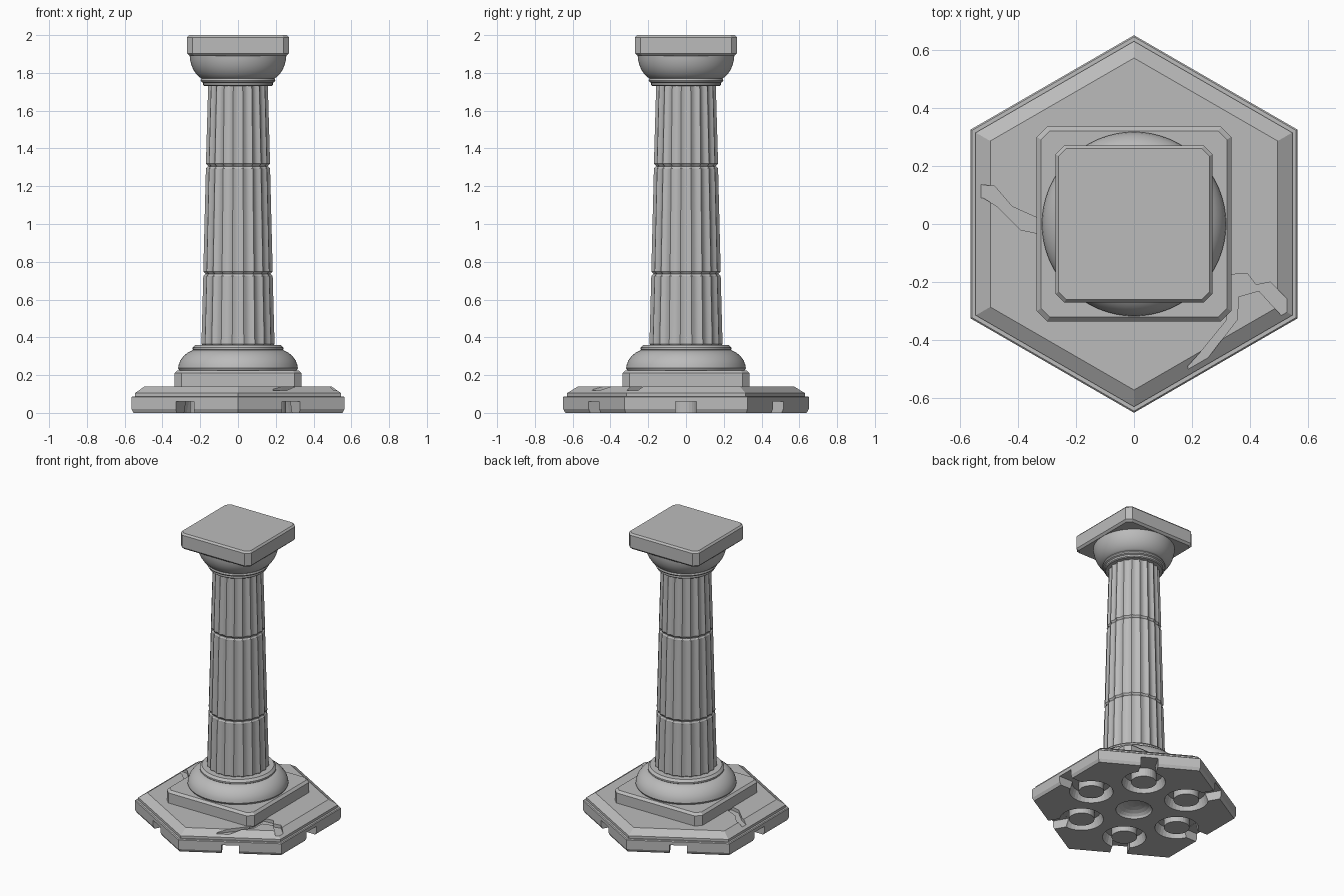
import bpy, bmesh, math
from math import sin, cos, pi

old = bpy.data.objects.get("Cube")
if old:
    bpy.data.objects.remove(old)

stone = bpy.data.materials.new("grey stone")
stone.use_nodes = True
GREY = (0.5, 0.5, 0.5, 1)
stone.diffuse_color = GREY
stone.node_tree.nodes["Principled BSDF"].inputs["Base Color"].default_value = GREY


def loft(name, rings, closed=False, smooth=None):
    """Skin equal-sized rings of points; cap the ends, or join them when closed."""
    bm = bmesh.new()
    loops = [[bm.verts.new(p) for p in ring] for ring in rings]
    n = len(loops[0])
    pairs = list(zip(loops, loops[1:]))
    if closed:
        pairs.append((loops[-1], loops[0]))
    else:
        bm.faces.new(loops[0])
        bm.faces.new(loops[-1])
    for a, b in pairs:
        for i in range(n):
            j = (i + 1) % n
            bm.faces.new((a[i], a[j], b[j], b[i]))
    bmesh.ops.recalc_face_normals(bm, faces=bm.faces)
    mesh = bpy.data.meshes.new(name)
    bm.to_mesh(mesh)
    bm.free()
    mesh.materials.append(stone)
    ob = bpy.data.objects.new(name, mesh)
    bpy.context.collection.objects.link(ob)
    if smooth:
        bpy.ops.object.select_all(action="DESELECT")
        ob.select_set(True)
        bpy.context.view_layer.objects.active = ob
        bpy.ops.object.shade_smooth_by_angle(angle=math.radians(smooth))
    return ob


def circle(r, z, n=64, x=0, y=0, turn=0):
    return [(x + r * cos(turn + 2 * pi * i / n), y + r * sin(turn + 2 * pi * i / n), z)
            for i in range(n)]


def hexagon(apothem, z):
    return circle(apothem / cos(pi / 6), z, 6, turn=pi / 2)


def cut_square(h, c, z):
    """Square of half width h with corners cut by c."""
    k = h - c
    return [(x, y, z) for x, y in ((h, -k), (h, k), (k, h), (-k, h),
                                   (-h, k), (-h, -k), (-k, -h), (k, -h))]


def prism(name, outline, low, high):
    return loft(name, [[(x, y, z) for x, y in outline] for z in (low, high)])


def cut(target, cutter):
    """Subtract the cutter and throw it away."""
    mod = target.modifiers.new("cut", "BOOLEAN")
    mod.operation = "DIFFERENCE"
    mod.solver = "EXACT"
    mod.object = cutter
    graph = bpy.context.evaluated_depsgraph_get()
    mesh = bpy.data.meshes.new_from_object(target.evaluated_get(graph))
    target.modifiers.clear()
    target.data = mesh
    bpy.data.objects.remove(cutter)


# Hexagonal base slab
base = loft("hex_base", [hexagon(a, z) for a, z in (
    (0.553, 0), (0.563, 0.02), (0.563, 0.083), (0.558, 0.088), (0.545, 0.088),
    (0.545, 0.105), (0.495, 0.14))])

# Ring sockets under the slab, each opening through the side by a notch
for k in range(6):
    a = k * pi / 3
    x, y = 0.35 * cos(a), 0.35 * sin(a)
    cut(base, loft("socket_cutter", [circle(r, z, 32, x, y) for r, z in (
        (0.08, -0.02), (0.143, -0.02), (0.12, 0.06), (0.08, 0.06))], closed=True))
    notch = [(r * cos(a) - w * sin(a), r * sin(a) + w * cos(a))
             for r, w in ((0.44, -0.055), (0.6, -0.055), (0.6, 0.055), (0.44, 0.055))]
    cut(base, prism("notch_cutter", notch, -0.03, 0.059))

# Shallow round dish in the middle of the underside
cut(base, loft("dish_cutter", [circle(0.115 * cos(t), -0.001 + 0.05 * sin(t), 32)
                               for t in (-0.3, 0, 0.3, 0.6, 0.9, 1.2, 1.5)]))

# Cracks in the paving
cracks = [
    [(-0.56, 0.14), (-0.48, 0.13), (-0.42, 0.06), (-0.32, 0.015),
     (-0.32, -0.035), (-0.39, -0.02), (-0.47, 0.06), (-0.52, 0.09), (-0.56, 0.09)],
    [(0.32, -0.175), (0.39, -0.17), (0.42, -0.21), (0.47, -0.2), (0.56, -0.29),
     (0.53, -0.34), (0.43, -0.23), (0.36, -0.25), (0.355, -0.33), (0.24, -0.48),
     (0.19, -0.53), (0.185, -0.49), (0.23, -0.44), (0.32, -0.33)],
]
for outline in cracks:
    cut(base, prism("crack_cutter", outline, 0.118, 0.2))

# Square plinth with chamfered edges
loft("plinth", [cut_square(h, c, z) for h, c, z in (
    (0.335, 0.035, 0.135), (0.335, 0.035, 0.21), (0.32, 0.03, 0.225))])

# Rounded base moulding and its collar
loft("base_moulding", [circle(r, z) for r, z in (
    (0.31, 0.224), (0.317, 0.237), (0.314, 0.255), (0.305, 0.278), (0.287, 0.302),
    (0.265, 0.32), (0.24, 0.332))], smooth=35)
loft("base_collar", [circle(r, z) for r, z in (
    (0.232, 0.328), (0.24, 0.335), (0.24, 0.345), (0.226, 0.36))], smooth=25)

# Fluted drums of the tapering shaft
FLUTES, STEPS = 20, 6


def fluted(r, z, depth):
    ring = []
    for i in range(FLUTES * STEPS):
        a = 2 * pi * (i / STEPS + 0.5) / FLUTES
        d = r - depth * sin(pi * (i % STEPS) / STEPS)
        ring.append((d * cos(a), d * sin(a), z))
    return ring


def drum(name, low, high, r0, r1):
    loft(name, [fluted(r, z, d) for r, z, d in (
        (r0 - 0.014, low, 0.006), (r0, low + 0.014, 0.011),
        (r1, high - 0.01, 0.011), (r1 - 0.01, high, 0.006))], smooth=25)


drum("lower_drum", 0.35, 0.735, 0.196, 0.186)
drum("middle_drum", 0.735, 1.305, 0.186, 0.172)
drum("upper_drum", 1.305, 1.74, 0.172, 0.16)

# Capital: neck rings, flaring bowl and square top block
loft("neck_ring", [circle(r, z) for r, z in (
    (0.178, 1.73), (0.184, 1.735), (0.184, 1.747), (0.194, 1.752),
    (0.198, 1.76), (0.194, 1.77), (0.18, 1.772))], smooth=30)
loft("capital_bowl", [circle(r, z) for r, z in (
    (0.19, 1.768), (0.205, 1.778), (0.222, 1.795), (0.237, 1.818), (0.247, 1.842),
    (0.254, 1.87), (0.256, 1.895))], smooth=35)
loft("top_block", [cut_square(h, c, z) for h, c, z in (
    (0.257, 0.026, 1.89), (0.27, 0.03, 1.903), (0.27, 0.03, 1.988),
    (0.26, 0.026, 2.0))])
